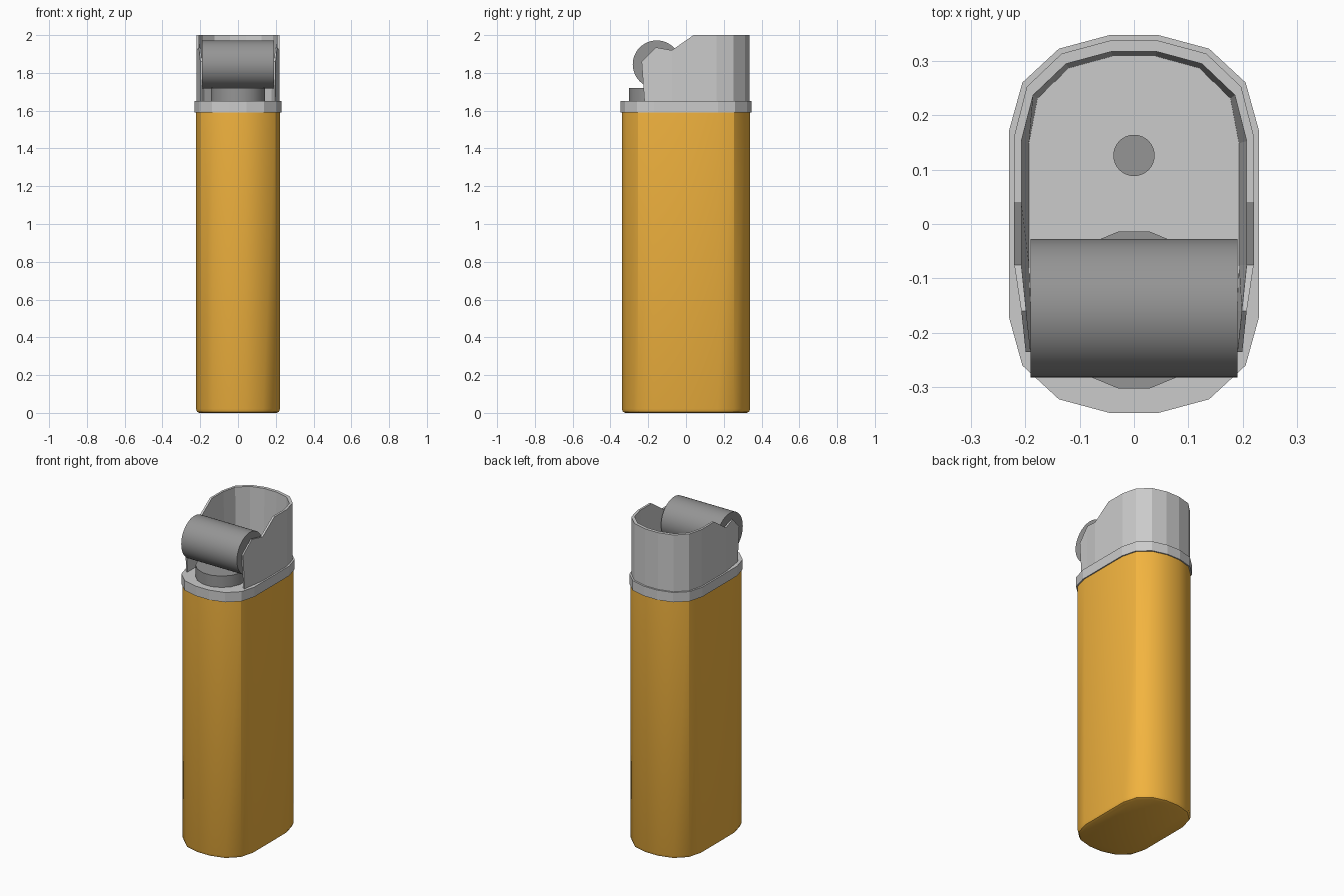
import bpy, bmesh, math

if "Cube" in bpy.data.objects:
    bpy.data.objects.remove(bpy.data.objects["Cube"])

def material(name, rgb):
    m = bpy.data.materials.new(name)
    m.diffuse_color = (*rgb, 1)
    m.use_nodes = True
    m.node_tree.nodes["Principled BSDF"].inputs["Base Color"].default_value = m.diffuse_color
    return m

ORANGE = material("orange_plastic", (0.9, 0.46, 0.05))
DARK = material("dark_steel", (0.3, 0.3, 0.3))

QUARTER = [(0.23, 0.17), (0.205, 0.26), (0.138, 0.322), (0.045, 0.347)]

def outline(inset):
    q = [(x * (1 - inset / 0.23), y * (1 - inset / 0.347)) for x, y in QUARTER]
    half = q + [(-x, y) for x, y in reversed(q)]
    return half + [(-x, -y) for x, y in half]

def make(name, bm, mat=None, smooth=30):
    bmesh.ops.recalc_face_normals(bm, faces=bm.faces)
    me = bpy.data.meshes.new(name)
    bm.to_mesh(me)
    bm.free()
    ob = bpy.data.objects.new(name, me)
    bpy.context.collection.objects.link(ob)
    if mat:
        me.materials.append(mat)
    if smooth:
        bpy.ops.object.select_all(action='DESELECT')
        ob.select_set(True)
        bpy.context.view_layer.objects.active = ob
        bpy.ops.object.shade_smooth_by_angle(angle=math.radians(smooth))
    return ob

def loft(name, sections, mat=None, smooth=30):
    """Stack of (inset, z) outlines, capped at both ends."""
    bm = bmesh.new()
    rings = [[bm.verts.new((x, y, z)) for x, y in outline(i)] for i, z in sections]
    n = len(rings[0])
    for a, b in zip(rings, rings[1:]):
        for k in range(n):
            bm.faces.new((a[k], a[(k + 1) % n], b[(k + 1) % n], b[k]))
    bm.faces.new(rings[0])
    bm.faces.new(rings[-1])
    return make(name, bm, mat, smooth)

def cylinder(name, r, length, loc, sides, along_x=False):
    bm = bmesh.new()
    bmesh.ops.create_cone(bm, cap_ends=True, segments=sides, radius1=r, radius2=r, depth=length)
    ob = make(name, bm, DARK)
    ob.location = loc
    if along_x:
        ob.rotation_euler.y = math.pi / 2
    return ob

# Fuel body with softened bottom edge, and the collar around its top
loft("body", [(0.026, 0), (0.013, 0.006), (0.007, 0.022), (0.007, 1.6)], ORANGE)
loft("collar", [(0, 1.59), (0, 1.65)], smooth=0)

# Wind shroud: U-shaped wall with sloped sides and raised axle ears
# columns: outer x, outer y, bottom y, top z
right = [(0.199, -0.235, -0.22, 1.86), (0.207, -0.16, -0.16, 1.935),
         (0.22, -0.075, -0.075, 1.92), (0.22, 0.04, 0.04, 2.0)]
right += [(x, y, y, 2.0) for x, y in
          [(0.22, 0.162), (0.197, 0.252), (0.133, 0.313), (0.044, 0.337)]]
cols = right + [(-x, y, b, z) for x, y, b, z in reversed(right)]
bm = bmesh.new()
loops = []
for x, y, b, z in cols:
    s = math.copysign(1, x)
    scale = 0.94 if y > 0.1 else 1
    floor = 0.915 if y > 0.1 else 1
    wall = 0.009 if y < -0.1 else 0.013
    top_x = x * 0.94 if y > 0.2 else x - s * wall
    low_x = x * 0.9 if y > 0.2 else s * max(0.19, abs(x) - 0.027)
    loops.append([bm.verts.new(p) for p in (
        (x, b, 1.65), (x, y, z), (top_x, y * scale, z), (low_x, b * floor, 1.65))])
for a, c in zip(loops, loops[1:]):
    for k in range(4):
        bm.faces.new((a[k], a[(k + 1) % 4], c[(k + 1) % 4], c[k]))
bm.faces.new(loops[0])
bm.faces.new(loops[-1])
make("wind_shroud", bm, smooth=0)

# Spark wheel, thumb button below it, and gas nozzle
cylinder("spark_wheel", 0.127, 0.38, (0, -0.155, 1.845), 48, along_x=True)
button = cylinder("button", 0.147, 0.07, (0, -0.158, 1.685), 16)
button.rotation_euler.z = math.pi / 16
cylinder("nozzle", 0.038, 0.1, (0, 0.126, 1.7), 32)
